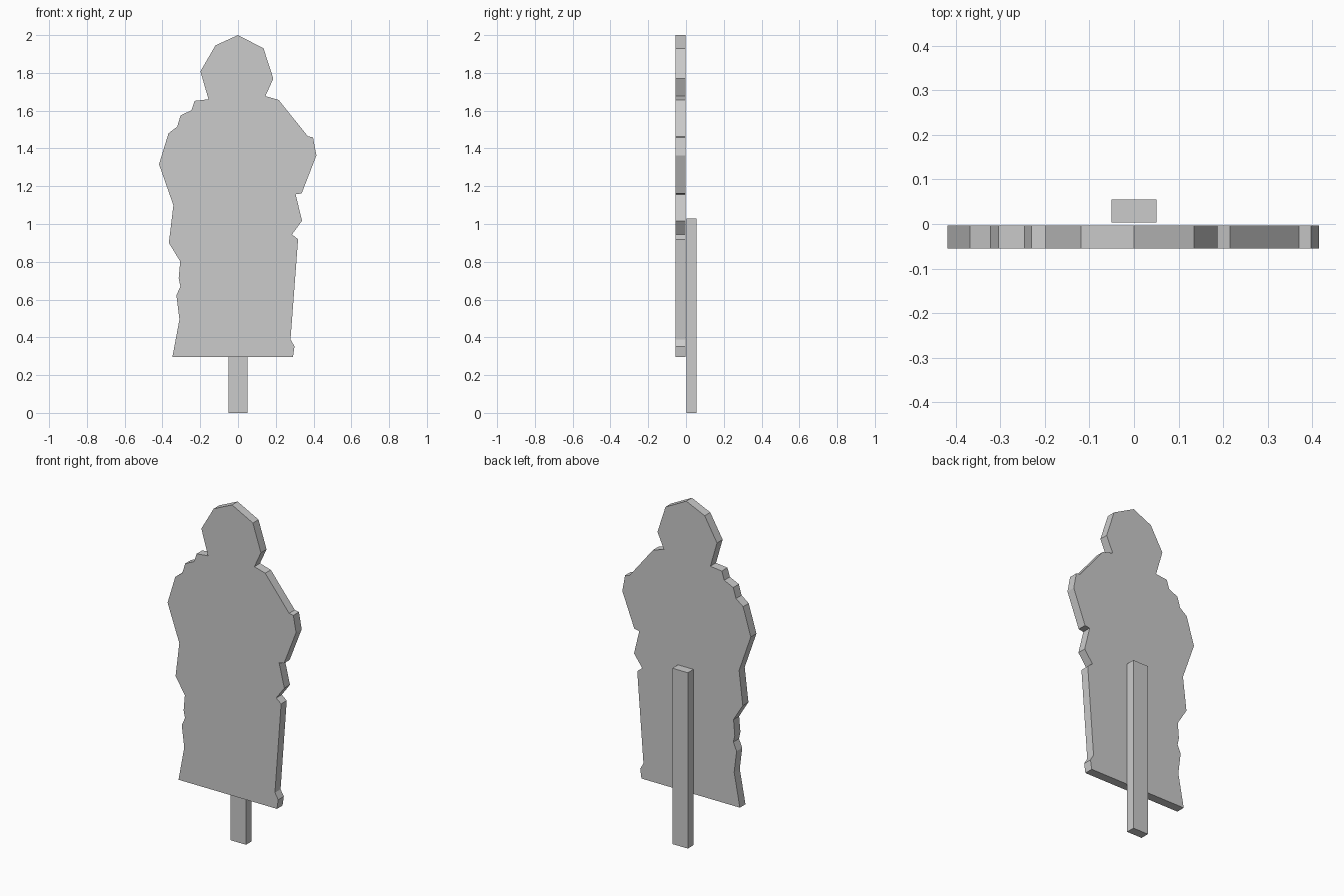
import bpy, bmesh

if "Cube" in bpy.data.objects:
    bpy.data.objects.remove(bpy.data.objects["Cube"])

def extrude_profile(name, profile, y0, y1):
    """Extrude an XZ outline from y0 to y1 into a closed slab."""
    bm = bmesh.new()
    face = bm.faces.new([bm.verts.new((x, y0, z)) for x, z in profile])
    ext = bmesh.ops.extrude_face_region(bm, geom=[face], use_keep_orig=True)
    moved = [g for g in ext["geom"] if isinstance(g, bmesh.types.BMVert)]
    bmesh.ops.translate(bm, verts=moved, vec=(0, y1 - y0, 0))
    bmesh.ops.recalc_face_normals(bm, faces=bm.faces)
    bmesh.ops.triangulate(bm, faces=[f for f in bm.faces if len(f.verts) > 4])
    mesh = bpy.data.meshes.new(name)
    bm.to_mesh(mesh)
    bm.free()
    obj = bpy.data.objects.new(name, mesh)
    bpy.context.collection.objects.link(obj)
    return obj

# Head, clockwise from the left of the neck
head = [(-0.156, 1.66), (-0.199, 1.808), (-0.119, 1.946), (0, 2),
        (0.135, 1.93), (0.187, 1.77), (0.145, 1.677)]
# Right shoulder, arm and coat edge, downwards
right_side = [(0.215, 1.657), (0.37, 1.464), (0.397, 1.459), (0.415, 1.363),
              (0.337, 1.162), (0.305, 1.157), (0.339, 1.017), (0.286, 0.945),
              (0.318, 0.919), (0.278, 0.389), (0.299, 0.352), (0.291, 0.297)]
# Left coat edge, arm and shoulder, upwards
left_side = [(-0.347, 0.297), (-0.31, 0.495), (-0.326, 0.622), (-0.305, 0.67),
             (-0.314, 0.712), (-0.306, 0.802), (-0.366, 0.9), (-0.342, 1.099),
             (-0.418, 1.316), (-0.368, 1.48), (-0.322, 1.515), (-0.304, 1.575),
             (-0.246, 1.602), (-0.23, 1.652)]

extrude_profile("target_silhouette", head + right_side + left_side, -0.055, -0.003)

# Support post behind the silhouette
extrude_profile("support_post", [(-0.05, 0), (0.05, 0), (0.05, 1.03), (-0.05, 1.03)],
                0.003, 0.055)
